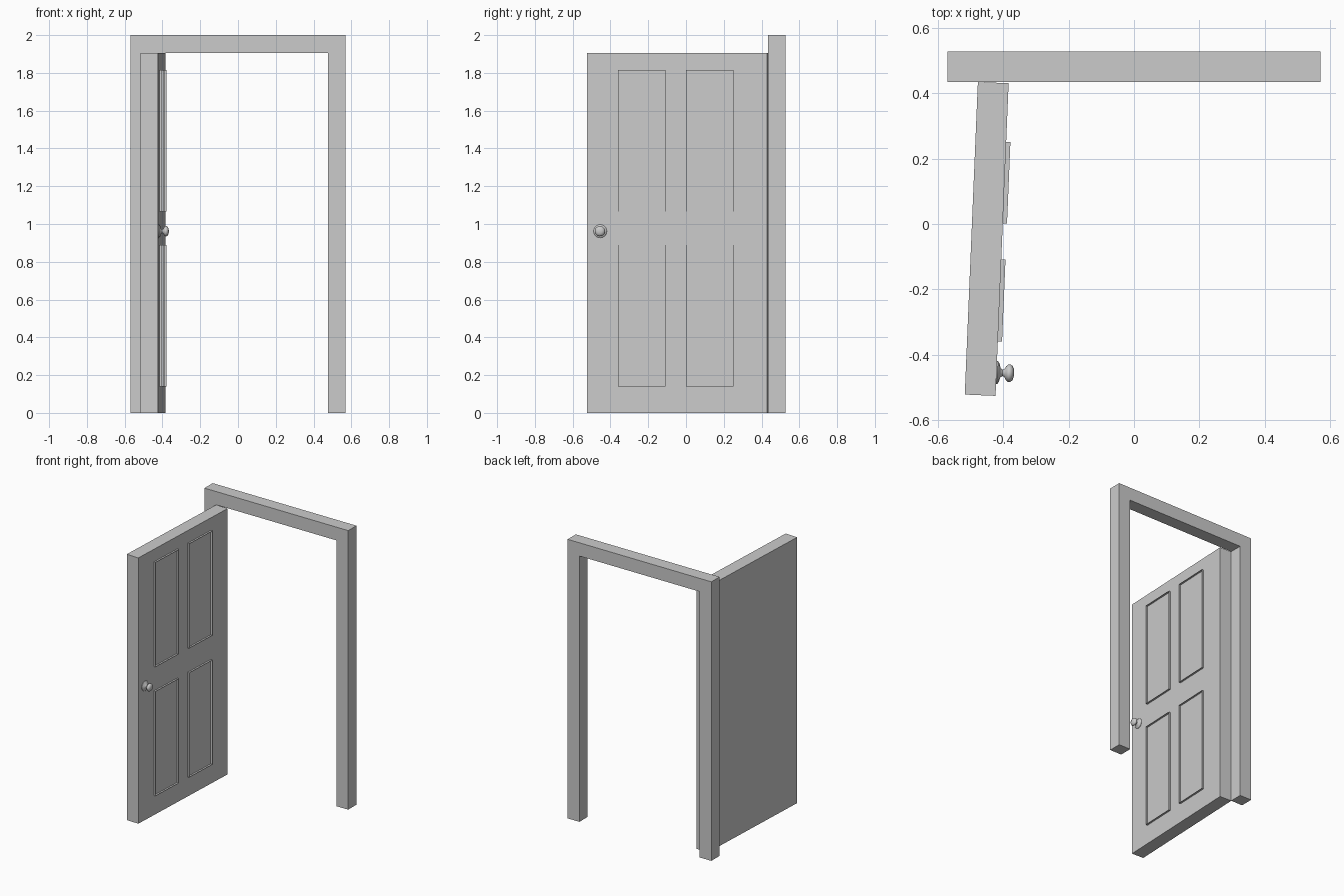
import bpy, bmesh, math
from mathutils import Matrix, Vector

if "Cube" in bpy.data.objects:
    bpy.data.objects.remove(bpy.data.objects["Cube"])

grey = bpy.data.materials.new("plain_grey")
grey.diffuse_color = (0.6, 0.6, 0.6, 1)
grey.use_nodes = True
grey.node_tree.nodes["Principled BSDF"].inputs["Base Color"].default_value = grey.diffuse_color

# Door space: origin at the hinge corner, +x out of the panelled face, -y to the free edge
DOOR = Matrix.Translation((-0.477, 0.434, 0)) @ Matrix.Rotation(math.radians(-2.4), 4, 'Z')
THICK, WIDTH, HEIGHT = 0.094, 0.956, 1.905


def finish(name, bm, matrix=Matrix()):
    bmesh.ops.recalc_face_normals(bm, faces=bm.faces)
    mesh = bpy.data.meshes.new(name)
    bm.to_mesh(mesh)
    bm.free()
    mesh.materials.append(grey)
    obj = bpy.data.objects.new(name, mesh)
    obj.matrix_world = matrix
    bpy.context.collection.objects.link(obj)
    return obj


def extrude_all(bm, vec):
    ext = bmesh.ops.extrude_face_region(bm, geom=bm.faces[:])
    verts = [g for g in ext["geom"] if isinstance(g, bmesh.types.BMVert)]
    bmesh.ops.translate(bm, verts=verts, vec=vec)


# Door frame: two jambs and a head with mitred corners
bm = bmesh.new()
outer = [(-0.57, 0), (-0.57, 2), (0.57, 2), (0.57, 0)]
inner = [(-0.476, 0), (-0.476, HEIGHT), (0.476, HEIGHT), (0.476, 0)]
o = [bm.verts.new((x, 0.434, z)) for x, z in outer]
n = [bm.verts.new((x, 0.434, z)) for x, z in inner]
for i in range(3):
    bm.faces.new((o[i], o[i + 1], n[i + 1], n[i]))
extrude_all(bm, Vector((0, 0.093, 0)))
finish("door_frame", bm)

# Door leaf
bm = bmesh.new()
bmesh.ops.create_cube(bm, size=1, matrix=Matrix.Translation((THICK / 2, -WIDTH / 2, HEIGHT / 2))
                      @ Matrix.Diagonal((THICK, WIDTH, HEIGHT, 1)))
finish("door_leaf", bm, DOOR)


# Panel mouldings: thin raised rims on the door face
def moulding(name, s0, z0, w=0.25, h=0.75, rim=0.002, depth=0.013):
    bm = bmesh.new()
    loops = []
    for k in (0, rim):
        loops.append([bm.verts.new((THICK, -s, z)) for s, z in (
            (s0 + k, z0 + k), (s0 + w - k, z0 + k),
            (s0 + w - k, z0 + h - k), (s0 + k, z0 + h - k))])
    a, b = loops
    for i in range(4):
        j = (i + 1) % 4
        bm.faces.new((a[i], a[j], b[j], b[i]))
    extrude_all(bm, Vector((depth, 0, 0)))
    finish(name, bm, DOOR)


for row, z0 in (("lower", 0.14), ("upper", 1.065)):
    for side, s0 in (("hinge", 0.179), ("handle", 0.539)):
        moulding(f"{row}_{side}_panel", s0, z0)

# Knob: rose, neck and rounded grip turned around one axis
profile = [(0, 0.0), (0.035, 0.0), (0.035, 0.003), (0.029, 0.008), (0.014, 0.012),
           (0.010, 0.018), (0.012, 0.024), (0.021, 0.029), (0.027, 0.036),
           (0.027, 0.042), (0.022, 0.049), (0.012, 0.053), (0, 0.054)]
bm = bmesh.new()
vs = [bm.verts.new((d, r, 0)) for r, d in profile]
es = [bm.edges.new(p) for p in zip(vs, vs[1:])]
bmesh.ops.spin(bm, geom=vs + es, cent=(0, 0, 0), axis=(1, 0, 0),
               angle=math.tau, steps=32)
bmesh.ops.remove_doubles(bm, verts=bm.verts[:], dist=0.0002)
knob = finish("door_knob", bm, DOOR @ Matrix.Translation((THICK, -0.885, 0.962)))
bpy.context.view_layer.objects.active = knob
knob.select_set(True)
bpy.ops.object.shade_smooth_by_angle(angle=math.radians(50))
